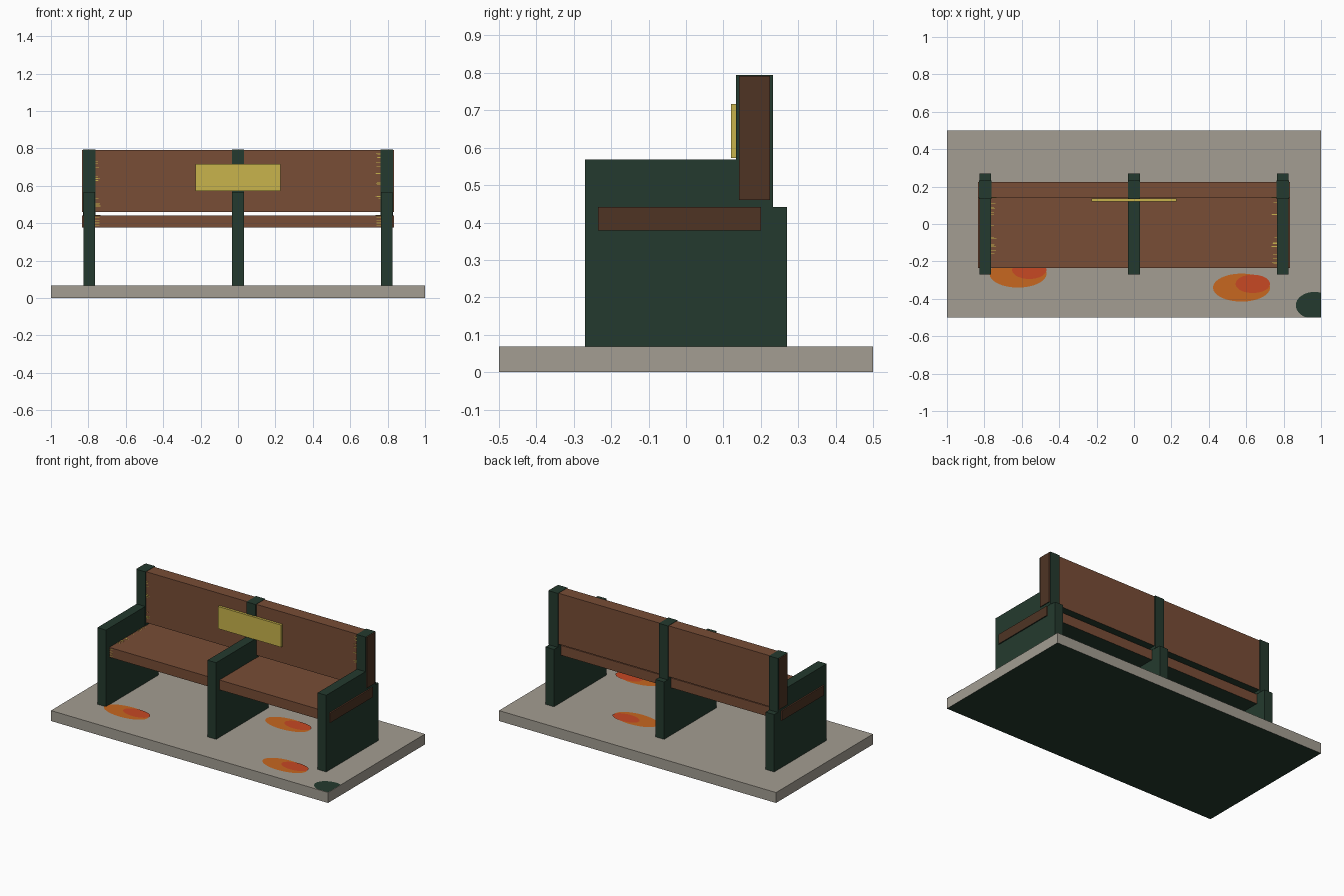
import bpy, bmesh, math, random

cube = bpy.data.objects.get("Cube")
if cube:
    bpy.data.objects.remove(cube, do_unlink=True)
random.seed(4)


def material(name, rgb):
    lin = [((c / 255 + 0.055) / 1.055) ** 2.4 for c in rgb]
    m = bpy.data.materials.new(name)
    m.use_nodes = True
    m.diffuse_color = (*lin, 1)
    bsdf = m.node_tree.nodes["Principled BSDF"]
    bsdf.inputs["Base Color"].default_value = (*lin, 1)
    bsdf.inputs["Roughness"].default_value = 0.8
    return m


stone = material("stone", (163, 157, 146))
green = material("dark green", (36, 58, 46))
wood = material("wood", (120, 77, 54))
end_wood = material("dark end wood", (78, 52, 36))
gold = material("gold", (200, 180, 76))
orange = material("orange", (199, 103, 32))
red = material("red", (199, 72, 36))


def finish(name, bm, mats, rule=None):
    bmesh.ops.recalc_face_normals(bm, faces=bm.faces)
    for f in bm.faces:
        f.material_index = rule(f.normal) if rule else 0
    mesh = bpy.data.meshes.new(name)
    bm.to_mesh(mesh)
    bm.free()
    for m in mats:
        mesh.materials.append(m)
    ob = bpy.data.objects.new(name, mesh)
    bpy.context.collection.objects.link(ob)
    return ob


def add_box(bm, xs, ys, zs):
    verts = bmesh.ops.create_cube(bm, size=1)["verts"]
    for v in verts:
        v.co = [lo + (c + 0.5) * (hi - lo) for c, (lo, hi) in zip(v.co, (xs, ys, zs))]


def box(name, xs, ys, zs, mats, rule=None):
    bm = bmesh.new()
    add_box(bm, xs, ys, zs)
    return finish(name, bm, mats, rule)


def underside(n):
    return 1 if n.z < -0.5 else 0


def plank_rule(n):
    return 2 if abs(n.x) > 0.5 else underside(n)


# Stone base with a dark underside
box("base_slab", (-1, 1), (-0.5, 0.5), (0, 0.068), [stone, green], underside)

# Seat and backrest planks, with darker ends
planks = [wood, green, end_wood]
box("seat", (-0.833, 0.833), (-0.235, 0.2), (0.378, 0.442), planks, plank_rule)
box("backrest", (-0.833, 0.833), (0.142, 0.225), (0.46, 0.792), planks, plank_rule)

# Three stepped supports, each with a back post
PROFILE = [(-0.27, 0.068), (0.27, 0.068), (0.27, 0.442), (0.135, 0.442),
           (0.135, 0.568), (-0.27, 0.568)]
for side, x in (("right", -0.795), ("middle", 0), ("left", 0.795)):
    bm = bmesh.new()
    face = bm.faces.new([bm.verts.new((x - 0.031, y, z)) for y, z in PROFILE])
    grown = bmesh.ops.extrude_face_region(bm, geom=[face])["geom"]
    moved = [g for g in grown if isinstance(g, bmesh.types.BMVert)]
    bmesh.ops.translate(bm, verts=moved, vec=(0.062, 0, 0))
    finish(side + "_support", bm, [green])
    box(side + "_back_post", (x - 0.033, x + 0.033), (0.134, 0.233),
        (0.442, 0.794), [green])

# Plaque on the backrest
box("plaque", (-0.228, 0.226), (0.12, 0.136), (0.572, 0.717), [gold])

# Gold flecks along the inner edges of the planks
bm = bmesh.new()
for s in (-1, 1):
    for i in range(14):
        xs = sorted((s * 0.764, s * random.uniform(0.734, 0.75)))
        z = random.uniform(0.47, 0.78)
        add_box(bm, xs, (0.14, 0.143), (z, z + 0.003))
        y = random.uniform(-0.22, 0.13)
        add_box(bm, xs, (y, y + 0.003), (0.441, 0.443))
    for i in range(4):
        z = 0.385 + i * 0.015
        add_box(bm, sorted((s * 0.764, s * 0.74)), (-0.236, -0.234), (z, z + 0.003))
finish("plank_flecks", bm, [gold])


# Flat patches on the ground, clipped to the base
def patch(name, x, y, rx, ry, z, mat):
    bm = bmesh.new()
    ring = []
    for i in range(32):
        a = math.tau * i / 32
        ring.append(bm.verts.new((min(x + rx * math.cos(a), 1),
                                  max(y + ry * math.sin(a), -0.5), z)))
    face = bm.faces.new(ring)
    bmesh.ops.remove_doubles(bm, verts=bm.verts, dist=0.0001)
    finish(name, bm, [mat])


for i, (x, y) in enumerate([(-0.62, -0.265), (0.575, -0.34), (0.26, 0.14)], 1):
    patch(f"fallen_leaf_{i}", x, y, 0.153, 0.075, 0.07, orange)
    patch(f"fallen_leaf_center_{i}", x + 0.06, y + 0.02, 0.092, 0.049, 0.072, red)
patch("moss_patch", 0.965, -0.435, 0.1, 0.072, 0.07, green)
